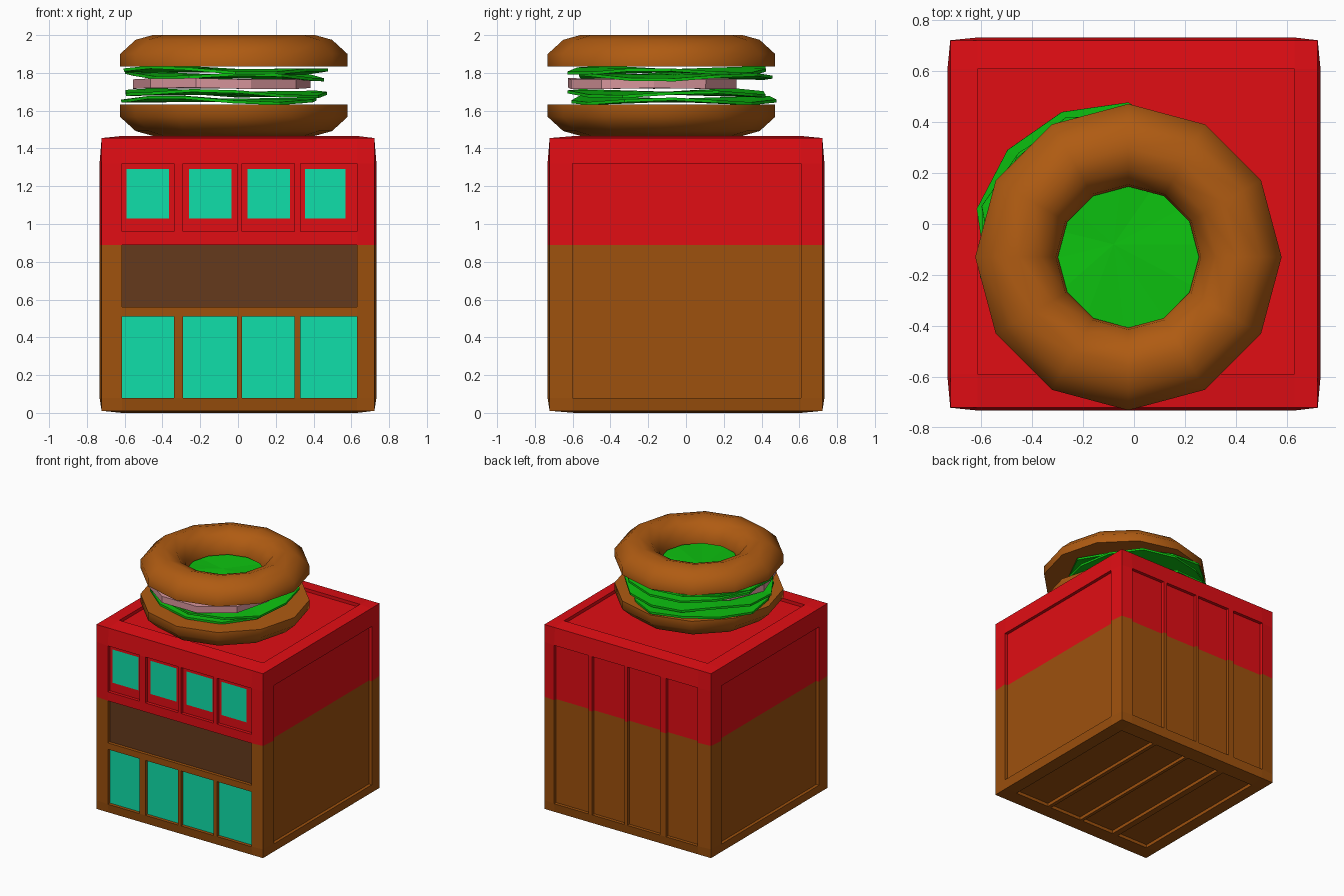
import bpy, bmesh, math, random
from mathutils import Vector

if "Cube" in bpy.data.objects:
    bpy.data.objects.remove(bpy.data.objects["Cube"])

random.seed(4)


def material(name, rgb):
    m = bpy.data.materials.new(name)
    m.diffuse_color = (*rgb, 1)
    m.use_nodes = True
    m.node_tree.nodes["Principled BSDF"].inputs["Base Color"].default_value = m.diffuse_color
    return m


RED = material("red_paint", (0.75, 0.004, 0.007))
BROWN = material("brown_wood", (0.34, 0.082, 0.004))
DARK = material("dark_counter", (0.13, 0.042, 0.012))
TEAL = material("teal_glass", (0.005, 0.74, 0.40))
BUN = material("baked_bun", (0.43, 0.105, 0.006))
GREEN = material("lettuce_green", (0.004, 0.54, 0.005))
PINK = material("ham_pink", (0.68, 0.30, 0.33))


def make_object(name, bm, mats):
    me = bpy.data.meshes.new(name)
    bm.to_mesh(me)
    bm.free()
    for m in mats:
        me.materials.append(m)
    ob = bpy.data.objects.new(name, me)
    bpy.context.collection.objects.link(ob)
    return ob


# Stall body: six sides, each a grid whose chosen cells are sunken panels
H, CORNER, DEPTH, MID = 0.733, 0.722, 0.025, 0.733
SPLIT = 0.89
COLS = [(-0.615, -0.34), (-0.29, -0.005), (0.02, 0.30), (0.33, 0.63)]
ROW = [(0.08, 1.32)]
body = bmesh.new()


def quad(pts, facing, mat):
    f = body.faces.new([body.verts.new(p) for p in pts])
    f.normal_update()
    if f.normal.dot(facing) < 0:
        f.normal_flip()
    f.material_index = mat


def side(axis, sign, u_spans, v_spans, splits=(), wide=None):
    """Sunken panels at u_spans x v_spans; the 'wide' row spans all columns."""
    n = Vector([sign if i == axis else 0 for i in range(3)])
    ua, va = [i for i in range(3) if i != axis]
    v0 = MID if va == 2 else 0
    us = [-CORNER] + [e for s in u_spans for e in s] + [CORNER]
    vs = sorted({v0 - CORNER, v0 + CORNER, *splits, *(e for s in v_spans for e in s)})

    def point(i, j, sunk):
        p = Vector((0, 0, 0))
        edge = i in (0, len(us) - 1) or j in (0, len(vs) - 1)
        p[axis] = sign * ((CORNER if edge else H) - (DEPTH if sunk else 0))
        if axis == 2:
            p.z += MID
        p[ua], p[va] = us[i], vs[j]
        return p

    def sunken(i, j):
        if not (0 < i < len(us) - 2 and 0 < j < len(vs) - 2):
            return False
        v = (vs[j] + vs[j + 1]) / 2
        row = next((s for s in v_spans if s[0] < v < s[1]), None)
        return row is not None and (i % 2 == 1 or row == wide)

    for i in range(len(us) - 1):
        for j in range(len(vs) - 1):
            s = sunken(i, j)
            loop = [(i, j), (i + 1, j), (i + 1, j + 1), (i, j + 1)]
            floor = [point(a, b, s) for a, b in loop]
            mid = sum(floor, Vector()) / 4
            base = 0 if mid.z > SPLIT else 1
            mat = base
            if wide and s and mid.z < SPLIT:
                mat = 2 if mid.z > wide[0] else 3
            quad(floor, n, mat)
            if s:
                near = [(i, j - 1), (i + 1, j), (i, j + 1), (i - 1, j)]
                for k in range(4):
                    if not sunken(*near[k]):
                        a, b = loop[k], loop[(k + 1) % 4]
                        w = [point(*a, False), point(*b, False), point(*b, True), point(*a, True)]
                        quad(w, mid - sum(w, Vector()) / 4, base)


COUNTER = (0.56, SPLIT)
side(1, -1, COLS, [(0.08, 0.51), COUNTER, (0.96, 1.32)], wide=COUNTER)   # front
side(1, 1, COLS, ROW, [SPLIT])                                           # back
for sgn in (-1, 1):
    side(0, sgn, [(-0.60, 0.61)], ROW, [SPLIT])                          # left, right
side(2, 1, [(-0.615, 0.63)], [(-0.59, 0.61)])                            # top
side(2, -1, COLS, [(-0.59, 0.61)])                                       # bottom
bmesh.ops.remove_doubles(body, verts=body.verts, dist=1e-4)
make_object("stall_body", body, [RED, BROWN, DARK, TEAL])

# Upper window panes
panes = bmesh.new()
for x0, x1 in [(-0.59, -0.365), (-0.26, -0.035), (0.05, 0.275), (0.355, 0.57)]:
    y = -H + DEPTH - 0.003
    panes.faces.new([panes.verts.new(p) for p in
                     ((x0, y, 1.03), (x1, y, 1.03), (x1, y, 1.29), (x0, y, 1.29))])
make_object("upper_windows", panes, [TEAL])


# Ring-shaped bun halves, lathed with 12 sides
BX, BY, SIDES = -0.022, -0.13, 12
PROFILE = [(0.602, 0), (0.602, 0.065), (0.52, 0.14), (0.43, 0.165),
           (0.345, 0.135), (0.285, 0.06), (0.277, 0)]


def bun(name, z, flip):
    bm = bmesh.new()
    rings = []
    for k in range(SIDES):
        a = 2 * math.pi * k / SIDES
        rings.append([bm.verts.new((BX + r * math.cos(a), BY + r * math.sin(a), z + flip * h))
                      for r, h in PROFILE])
    m = len(PROFILE)
    for k in range(SIDES):
        a, b = rings[k], rings[(k + 1) % SIDES]
        for j in range(m):
            bm.faces.new((a[j], b[j], b[(j + 1) % m], a[(j + 1) % m]))
    bmesh.ops.recalc_face_normals(bm, faces=bm.faces)
    ob = make_object(name, bm, [BUN])
    bpy.ops.object.select_all(action='DESELECT')
    ob.select_set(True)
    bpy.context.view_layer.objects.active = ob
    bpy.ops.object.shade_smooth_by_angle(angle=math.radians(55))


bun("bun_top", 1.835, 1)
bun("bun_bottom", 1.632, -1)


# Filling: wavy lettuce leaves around a flat slice of ham
def leaf(name, cx, cy, z, radius, wave, jitter, thick, sides, mat):
    bm = bmesh.new()
    centre = bm.verts.new((cx, cy, z))
    rings = [[], []]
    phase = random.uniform(0, 6.28)
    for k in range(sides):
        a = 2 * math.pi * k / sides
        out = radius * (1 + random.uniform(-jitter, jitter))
        for ring, f in zip(rings, (0.55, 1.0)):
            dx, dy = f * out * math.cos(a), f * out * math.sin(a)
            ring.append(bm.verts.new((cx + dx, cy + dy,
                                      z + f * wave * math.sin(3 * a + phase) - wave * dx)))
    inner, outer = rings
    for k in range(sides):
        n = (k + 1) % sides
        bm.faces.new((centre, inner[k], inner[n]))
        bm.faces.new((inner[k], outer[k], outer[n], inner[n]))
    ob = make_object(name, bm, [mat])
    mod = ob.modifiers.new("thickness", 'SOLIDIFY')
    mod.thickness, mod.offset = thick, 0


leaf("ham_slice", -0.075, -0.17, 1.743, 0.47, 0.004, 0.03, 0.05, 10, PINK)
for i, (x, y, z) in enumerate([(-0.09, -0.07, 1.655), (-0.06, -0.08, 1.692),
                               (-0.07, -0.06, 1.782), (-0.08, -0.08, 1.812)]):
    leaf(f"lettuce_leaf_{i + 1}", x, y, z, 0.525, 0.014, 0.06, 0.016, 13, GREEN)
